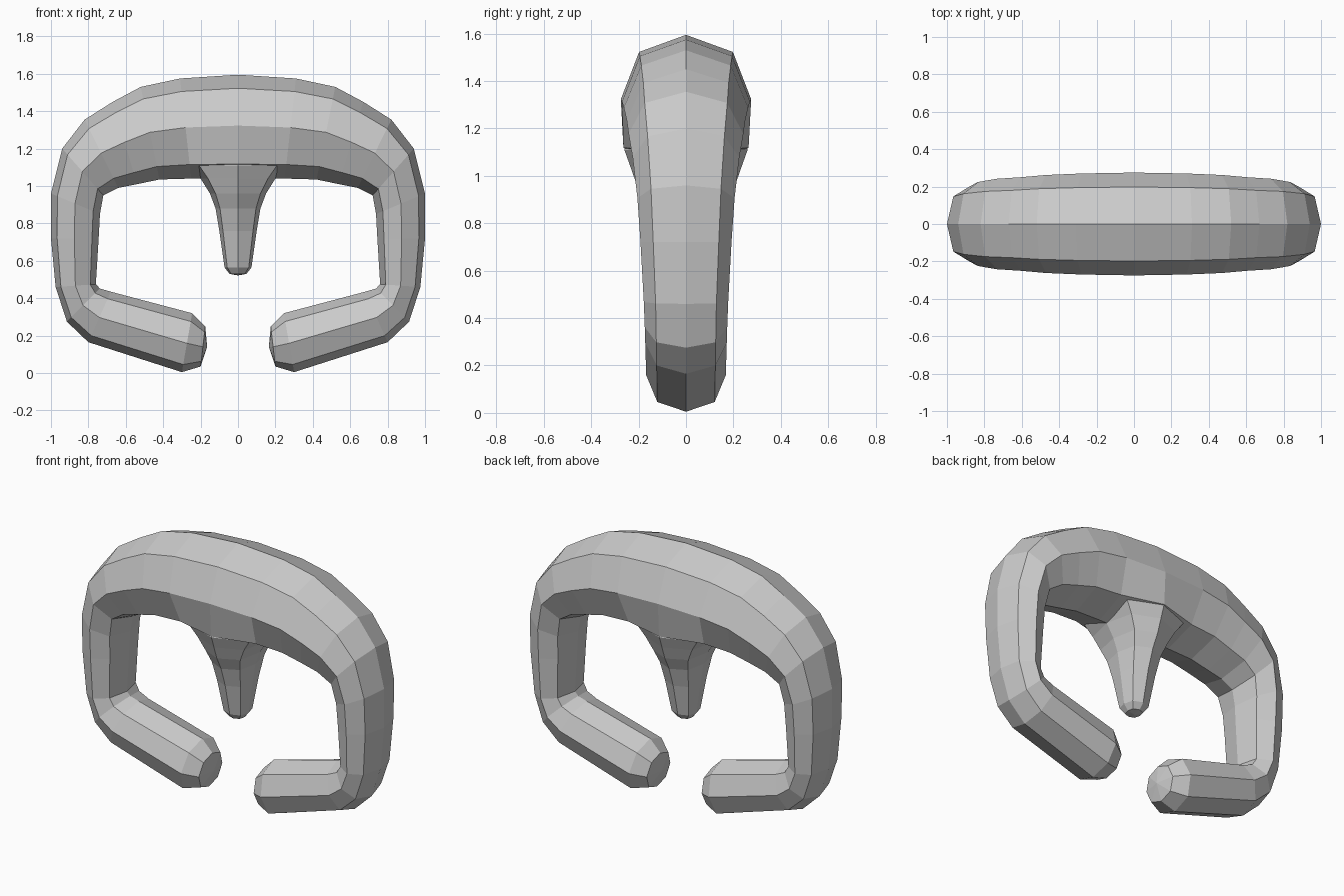
import bpy, bmesh
from mathutils import Vector

cube = bpy.data.objects.get("Cube")
if cube:
    bpy.data.objects.remove(cube, do_unlink=True)

grey = bpy.data.materials.new("plain_grey")
grey.use_nodes = True
grey.diffuse_color = (0.6, 0.6, 0.6, 1)
grey.node_tree.nodes["Principled BSDF"].inputs["Base Color"].default_value = (0.6, 0.6, 0.6, 1)


def loft(name, rings, start_tip=None, end_tip=None):
    """Skin closed rings of points, with an optional pointed cap at each end."""
    bm = bmesh.new()
    loops = [[bm.verts.new(p) for p in ring] for ring in rings]
    n = len(loops[0])
    for a, b in zip(loops, loops[1:]):
        for i in range(n):
            j = (i + 1) % n
            bm.faces.new((a[i], a[j], b[j], b[i]))
    for loop, tip in ((loops[0], start_tip), (loops[-1], end_tip)):
        if tip:
            v = bm.verts.new(tip)
            for i in range(n):
                bm.faces.new((loop[i], loop[(i + 1) % n], v))
    bmesh.ops.recalc_face_normals(bm, faces=bm.faces)
    mesh = bpy.data.meshes.new(name)
    bm.to_mesh(mesh)
    bm.free()
    mesh.materials.append(grey)
    obj = bpy.data.objects.new(name, mesh)
    bpy.context.collection.objects.link(obj)
    return obj


def bar_section(ox, oz, ix, iz, w, inner=0.72):
    """Eight-sided section between an outer and an inner ridge point."""
    outer, inner_pt = Vector((ox, 0, oz)), Vector((ix, 0, iz))
    shape = [(0, 0), (0.13, 0.72), (0.49, 1), (0.86, inner), (1, 0),
             (0.86, -inner), (0.49, -1), (0.13, -0.72)]
    return [outer.lerp(inner_pt, t) + Vector((0, y * w, 0)) for t, y in shape]


# Curved bar: outer ridge x, z, inner ridge x, z, half depth
stations = [
    (0, 1.595, 0, 1.04, 0.275, 0.96),
    (0.31, 1.575, 0.25, 1.04, 0.27),
    (0.52, 1.53, 0.42, 1.035, 0.262),
    (0.67, 1.45, 0.54, 1.01, 0.25),
    (0.82, 1.355, 0.64, 0.99, 0.242),
    (0.94, 1.20, 0.72, 0.95, 0.225),
    (1.0, 0.96, 0.738, 0.85, 0.205),
    (1.0, 0.72, 0.745, 0.72, 0.192),
    (0.975, 0.46, 0.76, 0.475, 0.178),
    (0.915, 0.275, 0.738, 0.452, 0.174),
    (0.80, 0.165, 0.68, 0.435, 0.172),
    (0.30, 0.005, 0.245, 0.32, 0.168),
    (0.20, 0.035, 0.175, 0.25, 0.115),
]
bar = loft("curved_bar", [bar_section(*s) for s in stations], end_tip=(0.165, 0, 0.14))
mirror = bar.modifiers.new("mirror", 'MIRROR')
mirror.use_clip = True


# Tapered centre prong: height, half width, half depth
def prong_section(z, x, y):
    shape = [(0, 1), (0.8, 0.72), (1, 0), (0.8, -0.72),
             (0, -1), (-0.8, -0.72), (-1, 0), (-0.8, 0.72)]
    return [(a * x, b * y, z) for a, b in shape]


levels = [(1.2, 0.24, 0.24), (1.11, 0.26, 0.26), (1.04, 0.2, 0.235), (0.96, 0.15, 0.207),
          (0.88, 0.12, 0.165), (0.76, 0.1, 0.125), (0.565, 0.072, 0.08), (0.53, 0.045, 0.05)]
loft("centre_prong", [prong_section(*s) for s in levels],
     start_tip=(0, 0, 1.25), end_tip=(0, 0, 0.522))
